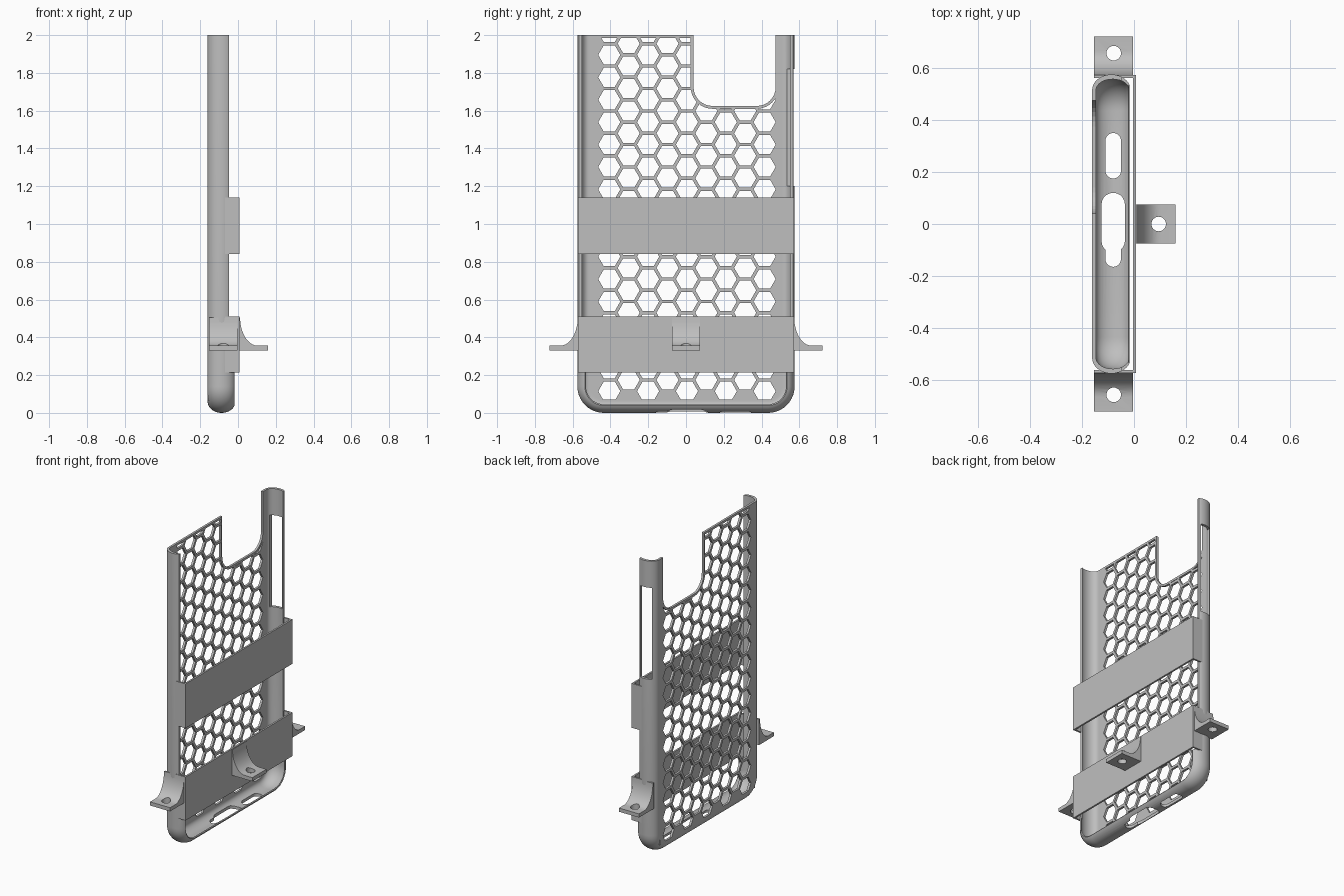
import bpy, bmesh, math
from mathutils import Vector, Matrix

if "Cube" in bpy.data.objects:
    bpy.data.objects.remove(bpy.data.objects["Cube"])

grey = bpy.data.materials.new("matte grey")
grey.use_nodes = True
COLOUR = (0.52, 0.52, 0.52, 1)
grey.diffuse_color = COLOUR
grey.node_tree.nodes["Principled BSDF"].inputs["Base Color"].default_value = COLOUR

HALF, CORNER, TOP = 0.575, 0.14, 2.0
BACK, PLATE = -0.161, 0.015


def make(name, bm):
    bmesh.ops.recalc_face_normals(bm, faces=bm.faces)
    mesh = bpy.data.meshes.new(name)
    bm.to_mesh(mesh)
    bm.free()
    mesh.materials.append(grey)
    ob = bpy.data.objects.new(name, mesh)
    bpy.context.collection.objects.link(ob)
    return ob


def add_prism(bm, points, depth):
    """Extrude a closed 3D outline along a vector."""
    face = bm.faces.new([bm.verts.new(p) for p in points])
    new = bmesh.ops.extrude_face_region(bm, geom=[face], use_keep_orig=True)["geom"]
    bmesh.ops.translate(bm, vec=depth, verts=[v for v in new if isinstance(v, bmesh.types.BMVert)])


def prism(name, points, depth):
    bm = bmesh.new()
    add_prism(bm, points, Vector(depth))
    return make(name, bm)


def box(name, x, y, z):
    return prism(name, [(x[0], y[0], z[0]), (x[1], y[0], z[0]), (x[1], y[1], z[0]), (x[0], y[1], z[0])],
                 (0, 0, z[1] - z[0]))


def cut(ob, cutter):
    mod = ob.modifiers.new("cut", "BOOLEAN")
    mod.operation, mod.solver, mod.object = "DIFFERENCE", "EXACT", cutter
    bpy.context.view_layer.objects.active = ob
    bpy.ops.object.modifier_apply(modifier=mod.name)
    bpy.data.objects.remove(cutter)


def smooth(ob):
    bpy.ops.object.select_all(action="DESELECT")
    ob.select_set(True)
    bpy.context.view_layer.objects.active = ob
    bpy.ops.object.shade_smooth_by_angle(angle=math.radians(35))


def arc(cu, cv, ru, rv, a0, a1, n):
    return [(cu + ru * math.cos(math.radians(a0 + (a1 - a0) * i / n)),
             cv + rv * math.sin(math.radians(a0 + (a1 - a0) * i / n))) for i in range(n + 1)]


def stadium(x, y0, y1, r):
    return arc(x, y1 - r, r, r, 0, 180, 10) + arc(x, y0 + r, r, r, 180, 360, 10)


# Rounded shell: wall section (x, inset) swept around a U path
outer = arc(-0.087, 0.06, 0.074, 0.06, 180, 340, 16)
inner = arc(-0.082, 0.06, 0.064, 0.042, 340, 180, 14)
section = [(BACK, 0.07)] + outer + inner + [(BACK + PLATE, 0.07)]
bm = bmesh.new()
rings = []
for x, d in section:
    half = [(HALF - d, TOP)] + arc(HALF - CORNER, CORNER, CORNER - d, CORNER - d, 0, -90, 10)
    path = half + [(-y, z) for y, z in reversed(half)]
    rings.append([bm.verts.new((x, y, z)) for y, z in path])
count = len(rings[0])
for a, b in zip(rings, rings[1:] + rings[:1]):
    for i in range(count - 1):
        bm.faces.new((a[i], a[i + 1], b[i + 1], b[i]))
bm.faces.new([r[0] for r in rings])
bm.faces.new([r[-1] for r in rings])
shell = make("shell", bm)
cut(shell, box("lip_cutter", (-0.047, 0.1), (-1, 1), (0.22, 2.1)))
cut(shell, box("window_cutter", (-0.138, -0.058), (0.5, 0.7), (1.2, 1.82)))
for x, y0, y1, r in ((-0.08, 0.175, 0.35, 0.03), (-0.08, -0.11, 0.12, 0.045), (-0.08, -0.165, -0.05, 0.03)):
    cut(shell, prism("port_cutter", [(u, v, -0.1) for u, v in stadium(x, y0, y1, r)], (0, 0, 0.16)))
smooth(shell)

# Honeycomb back plate with a corner notch
NOTCH_L, NOTCH_R, NOTCH_Z, NOTCH_RAD, RIM = 0.04, 0.475, 1.625, 0.1, 0.015
COL, PITCH, HEX = 0.1028, 0.1187, 0.0585


def notch_outline(grow):
    l, r, z, rad = NOTCH_L - grow, NOTCH_R + grow, NOTCH_Z - grow, NOTCH_RAD + grow
    return ([(l, TOP)] + arc(l + rad, z + rad, rad, rad, 180, 270, 8)
            + arc(r - rad, z + rad, rad, rad, 270, 360, 8) + [(r, TOP)])


plate = box("honeycomb_plate", (BACK, BACK + PLATE), (-0.51, 0.51), (0.065, TOP))
bm = bmesh.new()
for c in range(-4, 5):
    z = 0.115 + (PITCH / 2 if c % 2 else 0)
    while z < TOP + HEX:
        pts = arc(c * COL + 0.005, z, HEX, HEX, 0, 300, 5)
        add_prism(bm, [(BACK - 0.05, y, w) for y, w in pts], Vector((0.12, 0, 0)))
        z += PITCH
cut(plate, make("hex_cutter", bm))
pts = notch_outline(0)
pts = [(pts[0][0], TOP + 0.1)] + pts[1:-1] + [(pts[-1][0], TOP + 0.1)]
cut(plate, prism("notch_cutter", [(BACK - 0.05, y, z) for y, z in pts], (0.12, 0, 0)))

# Solid borders at the top and around the notch
box("top_border", (BACK, BACK + PLATE), (-0.51, NOTCH_L), (TOP - RIM, TOP))
rim = notch_outline(RIM) + notch_outline(0)[::-1]
prism("notch_rim", [(BACK, y, z) for y, z in rim], (PLATE, 0, 0))

# Straps across the open face
for name, z0, z1 in (("lower_strap", 0.215, 0.51), ("upper_strap", 0.84, 1.14)):
    s, t, face = HALF - 0.002, 0.012, 0.008
    hook = [(-0.07, -s), (face, -s), (face, s), (-0.07, s),
            (-0.07, s - t), (face - t, s - t), (face - t, t - s), (-0.07, t - s)]
    prism(name, [(x, y, z0) for x, y in hook], (0, 0, z1 - z0))

# Mounting ears: filleted tabs with a screw hole, built facing +x then turned
for name, turn, base, width in (("front_ear", 0, (0.003, 0), 0.15),
                                ("left_ear", 90, (-0.078, 0.565), 0.15),
                                ("right_ear", -90, (-0.078, -0.565), 0.15)):
    side = [(-0.004, 0.331), (0.157, 0.331), (0.157, 0.356)] + arc(0.1, 0.506, 0.092, 0.15, 270, 180, 10) + [(-0.004, 0.506)]
    ear = prism(name, [(u, -width / 2, z) for u, z in side], (0, width, 0))
    cut(ear, prism("hole_cutter", [(u, v, 0.2) for u, v in arc(0.092, 0, 0.028, 0.028, 0, 345, 23)], (0, 0, 0.4)))
    ear.data.transform(Matrix.Translation((*base, 0)) @ Matrix.Rotation(math.radians(turn), 4, "Z"))
    smooth(ear)
